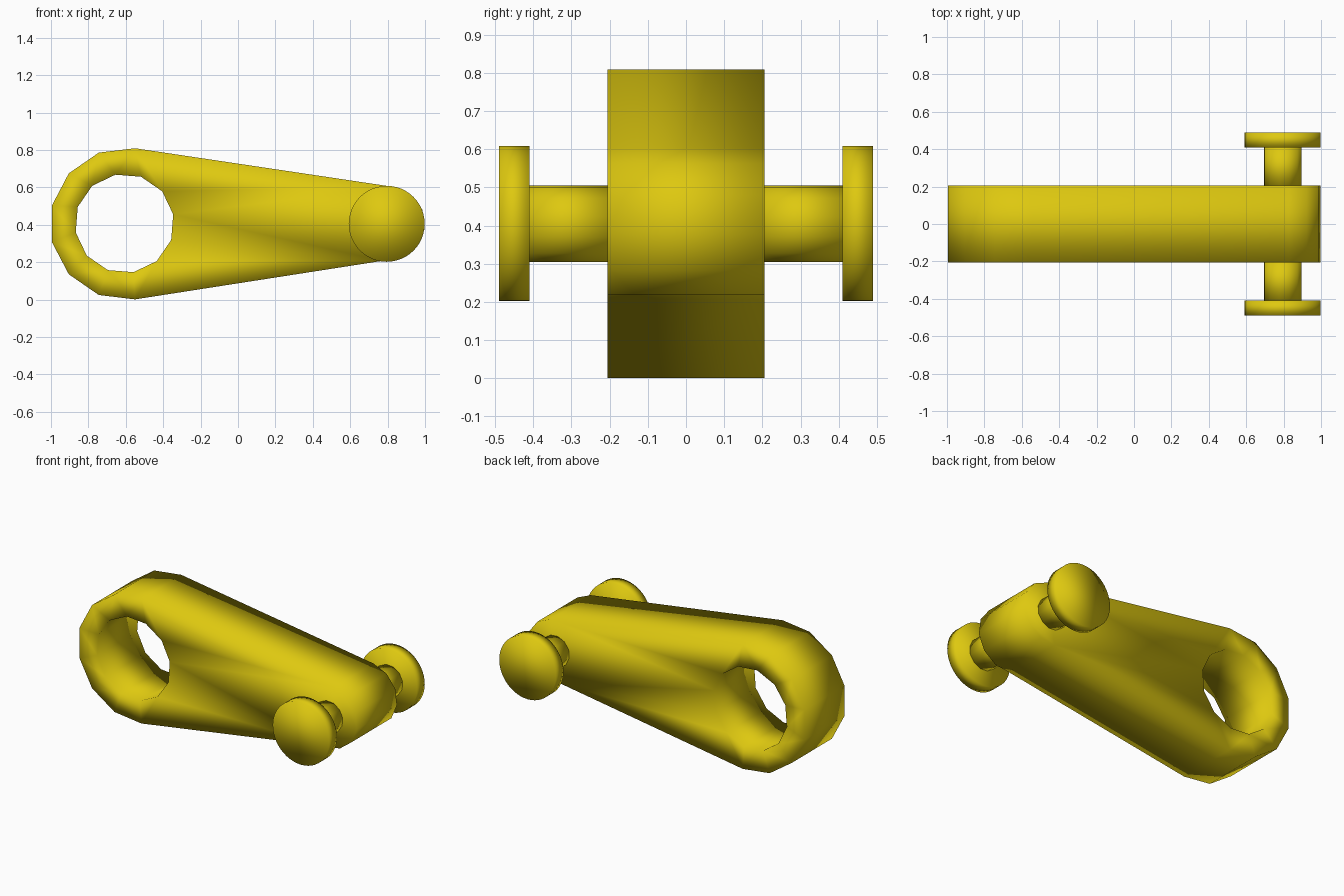
import bpy, bmesh
from math import cos, sin, pi, radians

if "Cube" in bpy.data.objects:
    bpy.data.objects.remove(bpy.data.objects["Cube"])

yellow = bpy.data.materials.new("yellow")
yellow.diffuse_color = (0.73, 0.58, 0.005, 1)
yellow.use_nodes = True
yellow.node_tree.nodes["Principled BSDF"].inputs["Base Color"].default_value = yellow.diffuse_color

PIN_X, MID_Z, HALF = 0.795, 0.405, 0.205


def ring(cx, cz, r, n, offset, first=0, count=None):
    """Points of a regular polygon (or part of one) in the xz plane."""
    return [(cx + r * cos(radians(offset) + 2 * pi * i / n),
             cz + r * sin(radians(offset) + 2 * pi * i / n))
            for i in range(first, first + (count or n))]


def extrude_profile(name, loops, y0, y1):
    """Fill closed loops (outline plus holes) and extrude along y, smooth shaded."""
    bm = bmesh.new()
    edges = []
    for pts in loops:
        vs = [bm.verts.new((x, y0, z)) for x, z in pts]
        edges += [bm.edges.new((v, vs[(i + 1) % len(vs)])) for i, v in enumerate(vs)]
    if len(loops) == 1:
        bm.faces.new(vs)
    else:
        bmesh.ops.triangle_fill(bm, edges=edges, use_beauty=True)
    res = bmesh.ops.extrude_face_region(bm, geom=bm.faces[:], use_keep_orig=True)
    moved = [g for g in res["geom"] if isinstance(g, bmesh.types.BMVert)]
    bmesh.ops.translate(bm, verts=moved, vec=(0, y1 - y0, 0))
    bmesh.ops.recalc_face_normals(bm, faces=bm.faces[:])
    for f in bm.faces:
        f.smooth = True
    me = bpy.data.meshes.new(name)
    bm.to_mesh(me)
    bm.free()
    me.materials.append(yellow)
    ob = bpy.data.objects.new(name, me)
    bpy.context.collection.objects.link(ob)
    return ob


# Tapered arm: 13-sided big end, 12-sided small end, 12-sided through hole
big_end = ring(-0.6, MID_Z, 0.407, 13, 0, 3, 8)
big_end = [(x, z) for x, z in big_end if x < -0.5]
small_end = ring(0.8, MID_Z, 0.2, 12, -8, -3, 7)
hole = ring(-0.607, 0.407, 0.265, 12, 10.5)
extrude_profile("arm", [big_end + small_end, hole], -HALF, HALF)

# Pins with round heads on both sides of the small end
for side, s in (("front", -1), ("back", 1)):
    extrude_profile(side + "_pin", [ring(PIN_X, MID_Z, 0.102, 12, 10.5)],
                    s * (HALF - 0.005), s * 0.41)
    extrude_profile(side + "_pin_head", [ring(PIN_X, MID_Z, 0.203, 48, 0)],
                    s * 0.41, s * 0.49)
